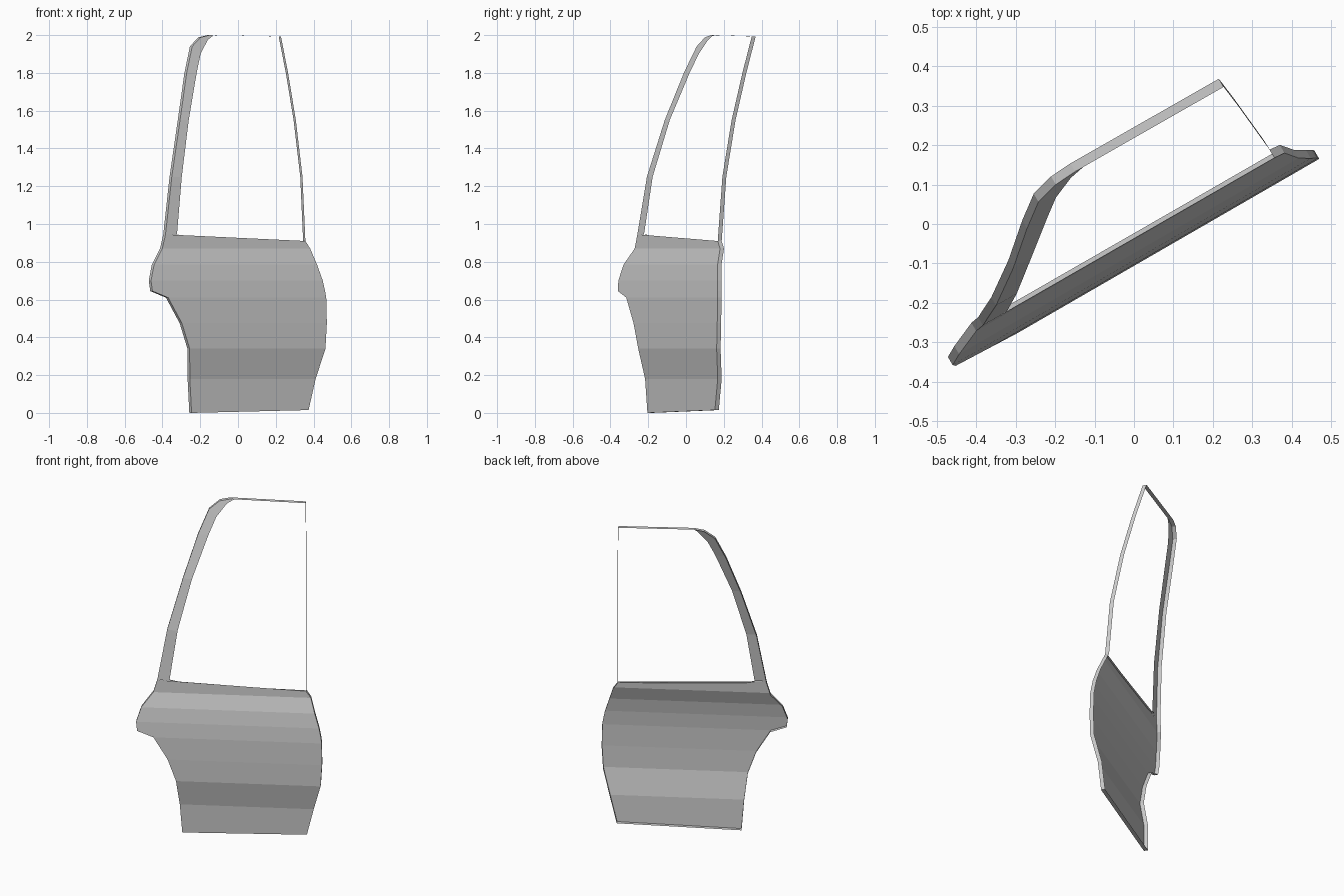
import bpy
from mathutils import Matrix

if "Cube" in bpy.data.objects:
    bpy.data.objects.remove(bpy.data.objects["Cube"])

# Local frame: u along the door, v inward depth, z up; the door is turned 30 degrees
TURN = Matrix.Rotation(0.5236, 4, 'Z')

# Side section of the door skin: (z, depth)
SECTION = [(0, -.054), (.18, -.060), (.34, -.091), (.475, -.092), (.61, -.089),
           (.70, -.080), (.78, -.066), (.87, -.035), (.945, -.031), (1.25, -.004),
           (1.55, .056), (1.80, .126), (1.94, .170), (2.0, .190)]


def depth(z):
    for (z0, v0), (z1, v1) in zip(SECTION, SECTION[1:]):
        if z <= z1:
            return v0 + (v1 - v0) * (z - z0) / (z1 - z0)
    return SECTION[-1][1]


def on_skin(points, inset=0):
    return [(u, depth(z) + inset, z) for u, z in points]


def strip(name, rail_a, rail_b):
    """Quad strip between two rails of equal length."""
    n = len(rail_a)
    faces = [(i, n + i, n + i + 1, i + 1) for i in range(n - 1)]
    mesh = bpy.data.meshes.new(name)
    mesh.from_pydata([TURN @ Matrix.Translation(p).translation for p in rail_a + rail_b], [], faces)
    mesh.update()
    obj = bpy.data.objects.new(name, mesh)
    bpy.context.collection.objects.link(obj)
    return obj


# Edges of the lower panel, bottom to top: (u, z)
front_edge = [(-.315, 0), (-.329, .18), (-.348, .34), (-.396, .475), (-.478, .61),
              (-.572, .645), (-.578, .70), (-.550, .785), (-.483, .87), (-.461, .945)]
rear_edge = [(.400, .015), (.440, .18), (.482, .34), (.490, .475), (.488, .61),
             (.483, .645), (.472, .70), (.446, .785), (.421, .87), (.393, .91)]

# Window pillar: outer and inner edges
pillar_outer = [(-.461, .945), (-.407, 1.25), (-.322, 1.55), (-.241, 1.80),
                (-.182, 1.94), (-.122, 1.988), (-.063, 2.0)]
pillar_inner = [(-.391, .945), (-.346, 1.25), (-.269, 1.55), (-.180, 1.80),
                (-.138, 1.90), (-.080, 1.975), (-.040, 1.999)]

# Thin rear post, top to bottom
rear_post = [(.371, 1.993), (.379, 1.80), (.386, 1.55), (.392, 1.25), (.393, .91)]

# Creased outer skin and front window pillar
strip("door_panel", on_skin(front_edge), on_skin(rear_edge))
strip("window_pillar", on_skin(pillar_outer), on_skin(pillar_inner))

# Folded rim running right round the outside
outline = front_edge + pillar_outer[1:] + rear_post + rear_edge[::-1][1:] + front_edge[:1]
strip("folded_rim", on_skin(outline, .024), on_skin(outline))

# Small lip along the window sill
sill = [(-.391, .945), (-.335, .935), (.15, .914), (.393, .91)]
strip("window_sill", on_skin(sill, .012), on_skin(sill))
# Skin between the sill line and the straight top of the panel is covered by the panel itself
